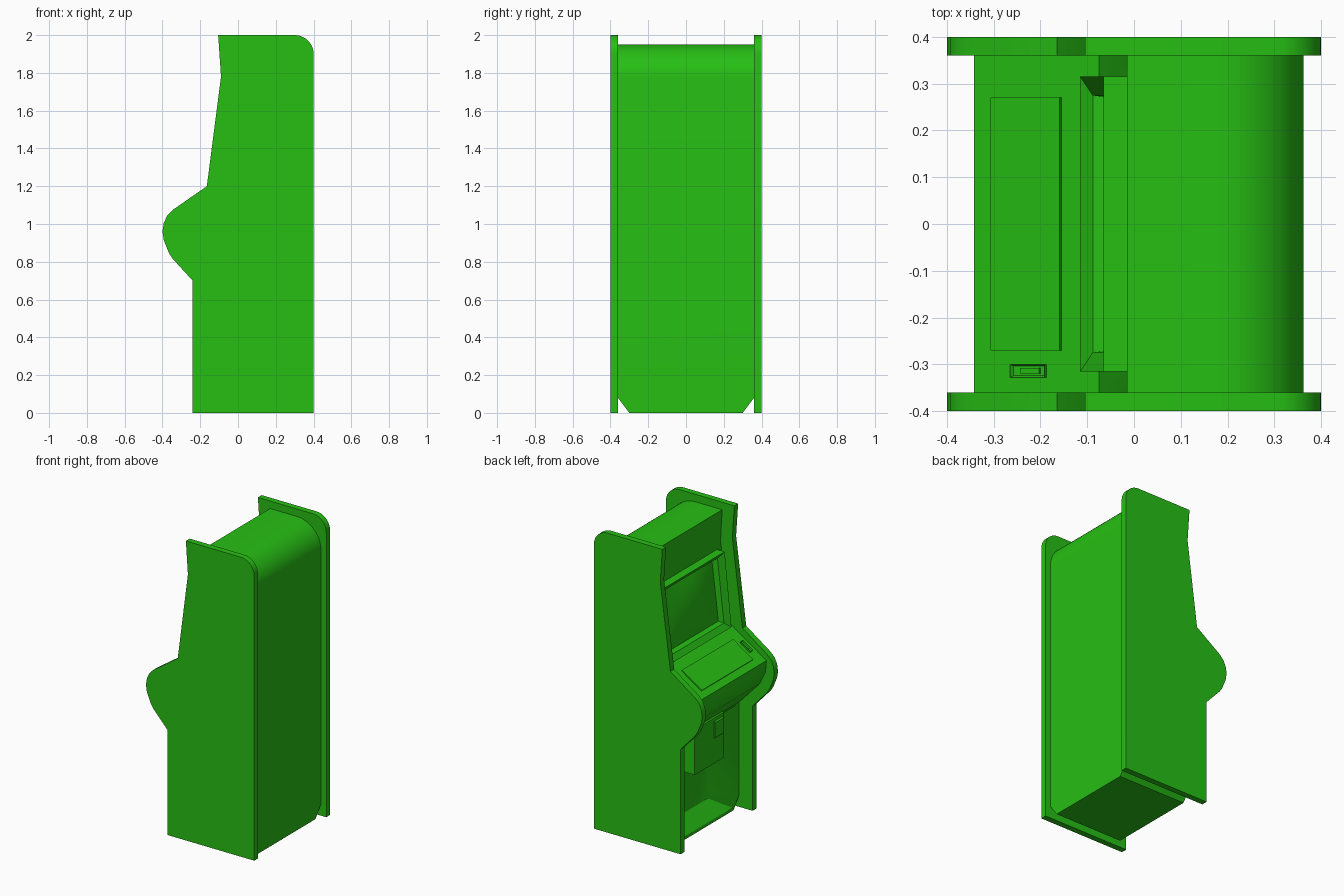
import bpy, bmesh, math
from mathutils import Matrix, Vector

cube = bpy.data.objects.get("Cube")
if cube:
    bpy.data.objects.remove(cube, do_unlink=True)

GREEN = (0.02, 0.52, 0.007, 1)
green = bpy.data.materials.new("bright_green")
green.use_nodes = True
green.diffuse_color = GREEN
green.node_tree.nodes["Principled BSDF"].inputs["Base Color"].default_value = GREEN


def finish(name, bm):
    bmesh.ops.recalc_face_normals(bm, faces=bm.faces)
    mesh = bpy.data.meshes.new(name)
    bm.to_mesh(mesh)
    bm.free()
    mesh.materials.append(green)
    obj = bpy.data.objects.new(name, mesh)
    bpy.context.collection.objects.link(obj)
    return obj


def arc(cx, cz, r, start, end, steps=10):
    angles = [math.radians(start + (end - start) * i / steps) for i in range(steps + 1)]
    return [(cx + r * math.cos(a), cz + r * math.sin(a)) for a in angles]


def prism(profile, y0, y1):
    """Extrude an x/z outline across the cabinet."""
    bm = bmesh.new()
    face = bm.faces.new([bm.verts.new((x, y0, z)) for x, z in profile])
    out = bmesh.ops.extrude_face_region(bm, geom=[face])
    moved = [v for v in out["geom"] if isinstance(v, bmesh.types.BMVert)]
    bmesh.ops.translate(bm, verts=moved, vec=(0, y1 - y0, 0))
    return bm


def loft(loops, ring=False):
    """Bridge equal loops; close them into a ring or cap both ends."""
    bm = bmesh.new()
    rows = [[bm.verts.new(p) for p in loop] for loop in loops]
    n = len(rows[0])
    pairs = list(zip(rows, rows[1:]))
    if ring:
        pairs.append((rows[-1], rows[0]))
    else:
        bm.faces.new(rows[0])
        bm.faces.new(rows[-1])
    for a, b in pairs:
        for i in range(n):
            j = (i + 1) % n
            bm.faces.new((a[i], a[j], b[j], b[i]))
    return bm


def rect(half, x0, z0, x1, z1):
    """Leaning rectangle from its lower edge to its upper edge."""
    return [(x0, -half, z0), (x0, half, z0), (x1, half, z1), (x1, -half, z1)]


def cut(target, cutter):
    cutter.hide_render = True
    mod = target.modifiers.new("cut", "BOOLEAN")
    mod.object = cutter
    mod.operation = "DIFFERENCE"
    mod.solver = "EXACT"
    bpy.context.view_layer.objects.active = target
    bpy.ops.object.modifier_apply(modifier=mod.name)
    bpy.data.objects.remove(cutter, do_unlink=True)


def smooth(obj, angle=30):
    bpy.ops.object.select_all(action="DESELECT")
    obj.select_set(True)
    bpy.context.view_layer.objects.active = obj
    bpy.ops.object.shade_smooth_by_angle(angle=math.radians(angle))


# Side panels
side = [(-0.24, 0), (0.4, 0)] + arc(0.3, 1.9, 0.1, 0, 90) + [
    (-0.105, 2), (-0.09, 1.78), (-0.165, 1.2), (-0.345, 1.075), (-0.375, 1.045),
    (-0.393, 1.005), (-0.4, 0.96), (-0.393, 0.915), (-0.365, 0.845), (-0.345, 0.815), (-0.24, 0.7)]
for label, y0, y1 in (("left_side_panel", 0.36, 0.4), ("right_side_panel", -0.4, -0.36)):
    smooth(finish(label, prism(side, y0, y1)))

# Cabinet body with clipped bottom edges
body_outline = [(-0.141, 0), (0.362, 0)] + arc(0.182, 1.77, 0.18, 0, 90, 14) + [
    (-0.015, 1.95), (-0.003, 1.74), (-0.075, 1.205), (-0.342, 1.03),
    (-0.335, 0.95), (-0.29, 0.86), (-0.141, 0.7)]
bm = prism(body_outline, -0.361, 0.361)
for s in (-1, 1):
    cutplane = bmesh.ops.bisect_plane(
        bm, geom=bm.verts[:] + bm.edges[:] + bm.faces[:],
        plane_co=(0, s * 0.3, 0), plane_no=(0, s * 0.08, -0.06), clear_outer=True)
    edges = [e for e in cutplane["geom_cut"] if isinstance(e, bmesh.types.BMEdge)]
    bmesh.ops.holes_fill(bm, edges=edges)
body = finish("cabinet_body", bm)


# Sloping knee recess in the lower front
def clipped(x, half, z0, z1, c):
    return [(x, -half + c, z0), (x, half - c, z0), (x, half, z0 + c * 1.3),
            (x, half, z1), (x, -half, z1), (x, -half, z0 + c * 1.3)]


recess = loft([clipped(-0.16, 0.39, 0.0, 0.71, 0.06),
               clipped(-0.142, 0.345, 0.02, 0.69, 0.055),
               clipped(-0.06, 0.155, 0.117, 0.64, 0.01)])
cut(body, finish("recess_cutter", recess))

# Opening behind the screen
opening = loft([rect(0.28, -0.2, 1.24, -0.2, 1.67), rect(0.28, -0.03, 1.24, 0.03, 1.67)])
cut(body, finish("screen_cutter", opening))
smooth(body)

# Screen surround, funnelled inwards
finish("screen_surround", loft([
    rect(0.315, -0.03, 1.2, 0.03, 1.70),
    rect(0.315, -0.115, 1.21, -0.065, 1.70),
    rect(0.275, -0.088, 1.245, -0.04, 1.665),
    rect(0.27, -0.05, 1.25, 0.0, 1.66)], ring=True))

# Bulging screen
bm = bmesh.new()
bmesh.ops.create_grid(bm, x_segments=16, y_segments=12, size=1)
for v in bm.verts:
    u, w = v.co.x, v.co.y
    bulge = 0.032 * (1 - u * u) * (1 - w * w)
    v.co = Vector((-0.025 + 0.025 * w - bulge, 0.272 * u, 1.455 + 0.207 * w))
bmesh.ops.recalc_face_normals(bm, faces=bm.faces)
if sum(f.normal.x for f in bm.faces) > 0:
    bmesh.ops.reverse_faces(bm, faces=bm.faces)
mesh = bpy.data.meshes.new("screen")
bm.to_mesh(mesh)
bm.free()
mesh.materials.append(green)
screen = bpy.data.objects.new("screen", mesh)
bpy.context.collection.objects.link(screen)
smooth(screen, 60)

# Raised plates on the sloping control deck
rise = (1.205 - 1.03) / (0.342 - 0.075)


def deck_plate(name, x0, x1, y0, y1, height, rim=0):
    tilt = math.atan(rise)
    xm = (x0 + x1) / 2
    place = Matrix.Translation((xm, (y0 + y1) / 2, 1.03 + (xm + 0.342) * rise))
    size = Matrix.Diagonal(((x1 - x0) / math.cos(tilt), y1 - y0, height * 2, 1))
    bm = bmesh.new()
    bmesh.ops.create_cube(bm, size=1, matrix=size)
    if rim:
        top = max(bm.faces, key=lambda f: f.calc_center_median().z)
        bmesh.ops.inset_individual(bm, faces=[top], thickness=rim)
        bmesh.ops.translate(bm, verts=top.verts[:], vec=(0, 0, -height * 0.9))
    bm.transform(place @ Matrix.Rotation(-tilt, 4, "Y"))
    return finish(name, bm)


deck_plate("control_plate", -0.302, -0.155, -0.27, 0.27, 0.008)
deck_plate("start_button_frame", -0.26, -0.187, -0.328, -0.3, 0.009, 0.005)
deck_plate("start_button", -0.241, -0.2, -0.32, -0.308, 0.006)

# Coin box under the deck, with a small reject cover
box = [(-0.173, 0.417), (-0.04, 0.417), (-0.04, 0.72), (-0.173, 0.72)]
finish("coin_box", prism(box, -0.155, 0.155))
cover = [(-0.181, 0.59), (-0.17, 0.58), (-0.17, 0.7), (-0.181, 0.69)]
finish("coin_reject_cover", prism(cover, -0.14, -0.05))
